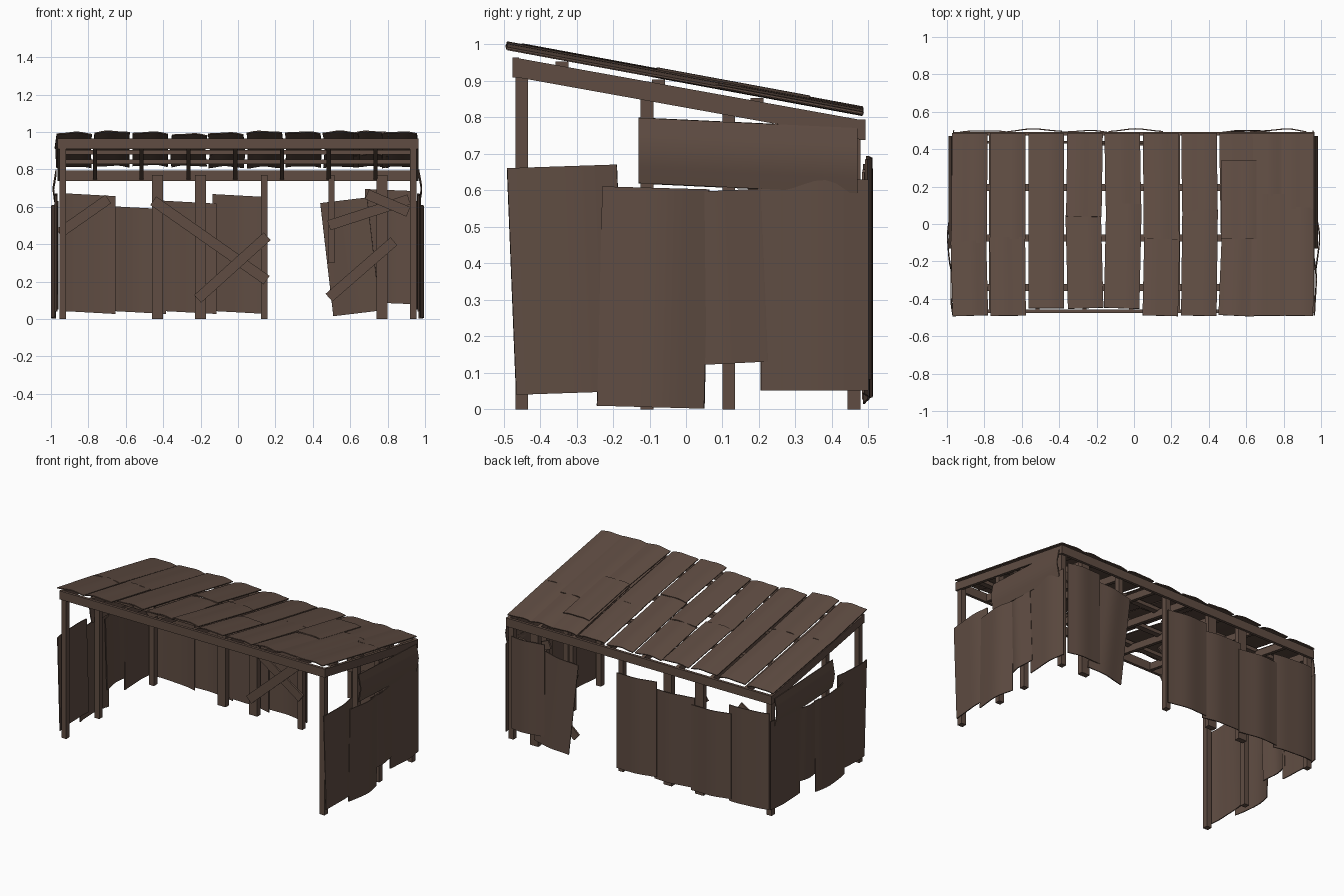
import bpy, bmesh, math, random
from mathutils import Vector, Matrix

random.seed(4)
default_cube = bpy.data.objects.get("Cube")
if default_cube:
    bpy.data.objects.remove(default_cube, do_unlink=True)

wood = bpy.data.materials.new("weathered_brown_wood")
wood.use_nodes = True
wood.diffuse_color = (0.115, 0.073, 0.055, 1)
shader = next(node for node in wood.node_tree.nodes if node.type == 'BSDF_PRINCIPLED')
shader.inputs["Base Color"].default_value = wood.diffuse_color
shader.inputs["Roughness"].default_value = 0.9

ALONG_X, ALONG_Y, UPWARD = Vector((1, 0, 0)), Vector((0, 1, 0)), Vector((0, 0, 1))


def finish(bm, name):
    mesh = bpy.data.meshes.new(name)
    bm.normal_update()
    bm.to_mesh(mesh)
    bm.free()
    mesh.materials.append(wood)
    result = bpy.data.objects.new(name, mesh)
    bpy.context.collection.objects.link(result)
    return result


def bar(name, start, end, width, depth, depth_direction):
    """Straight timber between two points."""
    start, end = Vector(start), Vector(end)
    along = (end - start).normalized()
    across = depth_direction.cross(along).normalized()
    turn = Matrix((across, along.cross(across), along)).transposed().to_4x4()
    size = Matrix.Diagonal((width, depth, (end - start).length, 1))
    place = Matrix.Translation(start.lerp(end, 0.5))
    bm = bmesh.new()
    bmesh.ops.create_cube(bm, size=1, matrix=place @ turn @ size)
    return finish(bm, name)


def sheet(name, corners, outward, bow, bow_upright=False):
    """Thin warped board through four corners, bowed outward across its width."""
    lower_a, lower_b, upper_b, upper_a = [Vector(corner) for corner in corners]
    columns, rows = 10, 4
    phase = random.uniform(0, math.tau)
    bm = bmesh.new()
    grid = []
    for row in range(rows + 1):
        v = row / rows
        line = []
        for column in range(columns + 1):
            u = column / columns
            t = v if bow_upright else u
            lift = bow * math.sin(math.pi * t) + 0.002 * math.sin(9 * t + phase)
            flat = lower_a.lerp(lower_b, u).lerp(upper_a.lerp(upper_b, u), v)
            line.append(bm.verts.new(flat + outward * lift))
        grid.append(line)
    for lower, upper in zip(grid, grid[1:]):
        for i in range(columns):
            bm.faces.new((lower[i], lower[i + 1], upper[i + 1], upper[i]))
    bm.normal_update()
    bmesh.ops.solidify(bm, geom=bm.faces[:], thickness=0.006)
    bmesh.ops.recalc_face_normals(bm, faces=bm.faces[:])
    board = finish(bm, name)
    bpy.context.view_layer.objects.active = board
    board.select_set(True)
    bpy.ops.object.shade_smooth_by_angle(angle=math.radians(40))
    board.select_set(False)


def outline(centre, width, low, high, lean=0, slope=0):
    """Leaning rectangle as (sideways, height) corners."""
    left, right = centre - width / 2, centre + width / 2
    return ((left, low + slope), (right, low - slope),
            (right + lean, high - slope), (left + lean, high + slope))


def roof_height(y):
    return 0.9 - 0.185 * y


def beam_height(y):
    return 0.853 - 0.18 * y


def post(name, x, y, width, bottom=0):
    bar(name, (x, y, bottom), (x, y, beam_height(y)), width, 0.035, ALONG_Y)


def sloping_beam(name, x, width, depth):
    front, back = -0.465, 0.48
    bar(name, (x, front, beam_height(front)), (x, back, beam_height(back)),
        width, depth, ALONG_X)


# Side posts and the sloping beams on top of them
for sign, label in ((-1, "right"), (1, "left")):
    for y in (-0.45, -0.107, 0.46):
        post(label + "_post", sign * 0.938, y, width=0.035)
    sloping_beam(label + "_side_beam", sign * 0.955, width=0.052, depth=0.02)
post("left_middle_post", 0.938, 0.117, width=0.035)

# Back posts, one of them broken off above the ground
for x in (-0.43, -0.2, 0.77):
    post("wide_back_post", x, 0.46, width=0.06)
post("narrow_back_post", 0.14, 0.46, width=0.035)
post("broken_back_post", 0.5, 0.46, width=0.03, bottom=0.3)

# Front and back beams
for label, y in (("front", -0.466), ("back", 0.483)):
    height = beam_height(y)
    bar(label + "_beam", (-0.965, y, height), (0.965, y, height), 0.056, 0.018, ALONG_Y)

# Rafters and the purlins resting on them
for i in range(-3, 4):
    sloping_beam("rafter", i / 4 - 0.015, width=0.045, depth=0.022)
for y in (-0.34, -0.075, 0.195):
    height = roof_height(y) - 0.022
    bar("purlin", (-0.955, y, height), (0.955, y, height), 0.036, 0.024, UPWARD)


def roof_board(x, front, back, lift, skew=0):
    half = 0.095
    corners = []
    for side, y, shift in ((-1, front, -skew), (1, front, -skew),
                           (1, back, skew), (-1, back, skew)):
        end_y = y - side * skew / 2
        corners.append((x + side * half + shift, end_y, roof_height(y) + lift))
    sheet("roof_board", corners, UPWARD, bow=0.009)


# Roof columns, each split into a front and a back board at its own depth
splits = (-0.09, -0.07, None, 0.05, 0.11, -0.08, 0.08, -0.07, 0.16, 0.09)
for i, split in enumerate(splits):
    x = 0.205 * i - 0.88 - 0.05 * max(0, i - 7)
    front = -0.45 if i in (2, 3, 4) else -0.49
    skew = random.uniform(-0.01, 0.01)
    if split is None:
        roof_board(x, front, 0.485, lift=0.01)
    else:
        roof_board(x, front, split, random.uniform(0, 0.008), skew)
        roof_board(x, split - 0.01, 0.485, random.uniform(0, 0.008), -skew / 2)
# Loose board lying on top
roof_board(0.56, -0.08, 0.34, lift=0.015)


def back_panel(layer, **shape):
    y = 0.484 + 0.008 * layer
    sheet("back_panel", [(x, y, z) for x, z in outline(**shape)], ALONG_Y, bow=0.012)


# Back wall: a row of four panels, a doorway, then two crooked panels
for i, top in enumerate((0.665, 0.595, 0.625, 0.66)):
    back_panel(i % 2, centre=0.27 * i - 0.8, width=0.29, low=0.035, high=top, slope=0.008)
back_panel(0, centre=0.635, width=0.25, low=0.03, high=0.635, lean=-0.07, slope=-0.015)
back_panel(1, centre=0.8, width=0.24, low=0.085, high=0.69, slope=0.005)

# Side walls: four overlapping upright panels under one wide cross panel
for sign, label in ((-1, "right"), (1, "left")):
    def side_panel(name, out, bow, bow_upright=False, **shape):
        corners = [(sign * out, y, z) for y, z in outline(**shape)]
        sheet(label + name, corners, ALONG_X * sign, bow, bow_upright)

    side_panel("_front_panel", out=0.965, bow=0.012,
               centre=-0.315, width=0.3, low=0.045, high=0.666, lean=-0.025, slope=-0.005)
    side_panel("_bulging_panel", out=0.974, bow=0.02,
               centre=-0.097, width=0.293, low=0.006, high=0.607, lean=0.014, slope=0.004)
    side_panel("_short_panel", out=0.965, bow=0.014,
               centre=0.125, width=0.2, low=0.126, high=0.6, lean=-0.02, slope=-0.005)
    side_panel("_rear_panel", out=0.962, bow=0.012,
               centre=0.353, width=0.295, low=0.052, high=0.63)
    side_panel("_cross_panel", out=0.969, bow=0.014, bow_upright=True,
               centre=0.17, width=0.6, low=0.606, high=0.785, slope=0.014)


def brace(centre_x, centre_z, length, degrees, width=0.055, layer=0):
    middle = Vector((centre_x, 0.437 - 0.012 * layer, centre_z))
    angle = math.radians(degrees)
    reach = Vector((math.cos(angle), 0, math.sin(angle))) * length / 2
    bar("diagonal_brace", middle - reach, middle + reach, width, 0.012, ALONG_Y)


# Diagonal braces nailed across the inside of the back wall
brace(-0.15, 0.42, length=0.74, degrees=-35)
brace(-0.03, 0.275, length=0.5, degrees=42, layer=1)
brace(0.7, 0.57, length=0.45, degrees=18)
brace(0.66, 0.265, length=0.46, degrees=41)
brace(0.8, 0.62, length=0.24, degrees=-23, layer=1)
brace(-0.825, 0.55, length=0.32, degrees=35)
